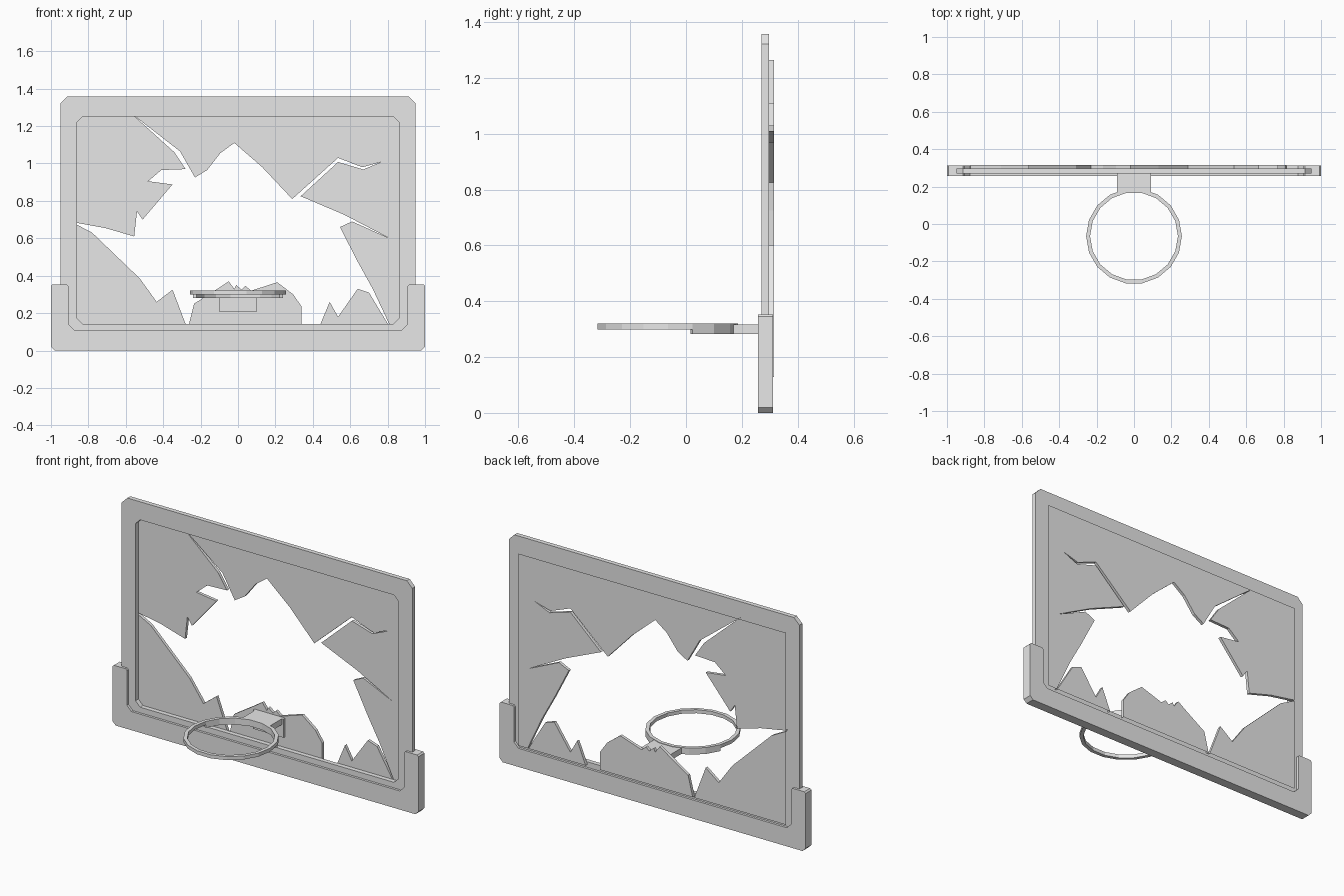
import bpy, bmesh, math

if "Cube" in bpy.data.objects:
    bpy.data.objects.remove(bpy.data.objects["Cube"])

grey = bpy.data.materials.new("plain_grey")
grey.diffuse_color = (0.8, 0.8, 0.8, 1)
grey.use_nodes = True
grey.node_tree.nodes["Principled BSDF"].inputs["Base Color"].default_value = grey.diffuse_color


def finish(name, bm):
    bmesh.ops.recalc_face_normals(bm, faces=bm.faces)
    mesh = bpy.data.meshes.new(name)
    bm.to_mesh(mesh)
    bm.free()
    mesh.materials.append(grey)
    obj = bpy.data.objects.new(name, mesh)
    bpy.context.collection.objects.link(obj)
    return obj


def prism(name, outline, y0, y1, skip_wall=None):
    """Extrude an x-z outline along y; skip_wall leaves chosen side walls open."""
    bm = bmesh.new()
    front = [bm.verts.new((x, y0, z)) for x, z in outline]
    back = [bm.verts.new((x, y1, z)) for x, z in outline]
    bm.faces.new(front)
    bm.faces.new(back[::-1])
    n = len(outline)
    for i in range(n):
        j = (i + 1) % n
        if skip_wall and skip_wall(outline[i], outline[j]):
            continue
        bm.faces.new((front[i], back[i], back[j], front[j]))
    return finish(name, bm)


def band(name, inner, outer, closed=True):
    """Bridge rectangular sections: inner/outer are lists of (low, high) point pairs."""
    bm = bmesh.new()
    rings = [[bm.verts.new(p) for p in (a[0], b[0], b[1], a[1])]
             for a, b in zip(inner, outer)]
    n = len(rings)
    for i in range(n if closed else n - 1):
        r, s = rings[i], rings[(i + 1) % n]
        for k in range(4):
            m = (k + 1) % 4
            bm.faces.new((r[k], r[m], s[m], s[k]))
    if not closed:
        bm.faces.new(rings[0])
        bm.faces.new(rings[-1][::-1])
    return finish(name, bm)


def cut_rect(hx, z0, z1, c):
    """Rectangle with cut corners in x-z."""
    half = [(hx - c, z0), (hx, z0 + c), (hx, z1 - c), (hx - c, z1)]
    return half + [(-x, z) for x, z in reversed(half)]


# Board frame with cut corners
def depth(points):
    return [((x, 0.271, z), (x, 0.298, z)) for x, z in points]


band("board_frame", depth(cut_rect(0.86, 0.143, 1.25, 0.03)),
     depth(cut_rect(0.95, 0.05, 1.357, 0.036)))

# U-shaped bottom padding
half = [(0.98, 0), (1, 0.02), (1, 0.345), (0.992, 0.353), (0.915, 0.353),
        (0.907, 0.345), (0.907, 0.14), (0.877, 0.11)]
prism("bottom_padding", half + [(-x, z) for x, z in reversed(half)], 0.257, 0.312)

# Broken glass panel: shards reach the hidden panel edge, which stays open
GX, GZ0, GZ1 = 0.875, 0.128, 1.263


def on_edge(p, q):
    return ((abs(p[0]) == GX and p[0] == q[0])
            or (p[1] in (GZ0, GZ1) and p[1] == q[1]))


shards = {
    "glass_upper_left": [
        (-GX, GZ1), (-.565, GZ1), (-.34, 1.06), (-.28, .97), (-.41, .965),
        (-.48, .905), (-.35, .888), (-.51, .70), (-.54, .745), (-.555, .61),
        (-.71, .655), (-GX, .685)],
    "glass_upper_right": [
        (-.565, GZ1), (-.31, 1.065), (-.23, .925), (-.165, .965),
        (-.095, 1.055), (-.02, 1.11), (.13, .98), (.29, .81), (.535, 1.03),
        (.665, .98), (.77, 1.01), (.67, .968), (.535, 1.008), (.335, .825),
        (.57, .725), (.81, .60), (.61, .69), (.545, .66), (.64, .475),
        (.72, .33), (.815, GZ0), (GX, GZ0), (GX, GZ1)],
    "glass_lower_right": [
        (.81, GZ0), (.70, .31), (.64, .33), (.535, .18), (.49, .26), (.435, GZ0)],
    "glass_lower_middle": [
        (.34, GZ0), (.34, .235), (.295, .30), (.21, .365), (.07, .32),
        (.04, .345), (.02, .325), (-.01, .35), (-.02, .33), (-.05, .37),
        (-.11, .33), (-.18, .285), (-.235, .25), (-.265, GZ0)],
    "glass_lower_left": [
        (-.275, GZ0), (-.35, .325), (-.435, .26), (-.525, .385), (-.78, .63),
        (-GX, .68), (-GX, GZ0)],
}
for name, outline in shards.items():
    prism(name, outline, 0.298, 0.316, on_edge)


# Hoop and the thicker collar under its rear part
def arc(radius, z0, z1, steps):
    pts = []
    for i in steps:
        a = math.radians(20 * i)
        x, y = radius * math.cos(a), -0.065 + radius * math.sin(a)
        pts.append(((x, y, z0), (x, y, z1)))
    return pts


band("hoop", arc(0.235, 0.299, 0.32, range(18)), arc(0.256, 0.299, 0.32, range(18)))
band("hoop_collar", arc(0.235, 0.282, 0.299, range(1, 9)),
     arc(0.256, 0.282, 0.299, range(1, 9)), closed=False)

# Arm and mounting plate joining the hoop to the board
prism("hoop_arm", [(-.09, .282), (.09, .282), (.09, .317), (-.09, .317)], 0.168, 0.282)
prism("mounting_plate", [(-.1, .207), (.1, .207), (.1, .317), (-.1, .317)], 0.282, 0.298)
